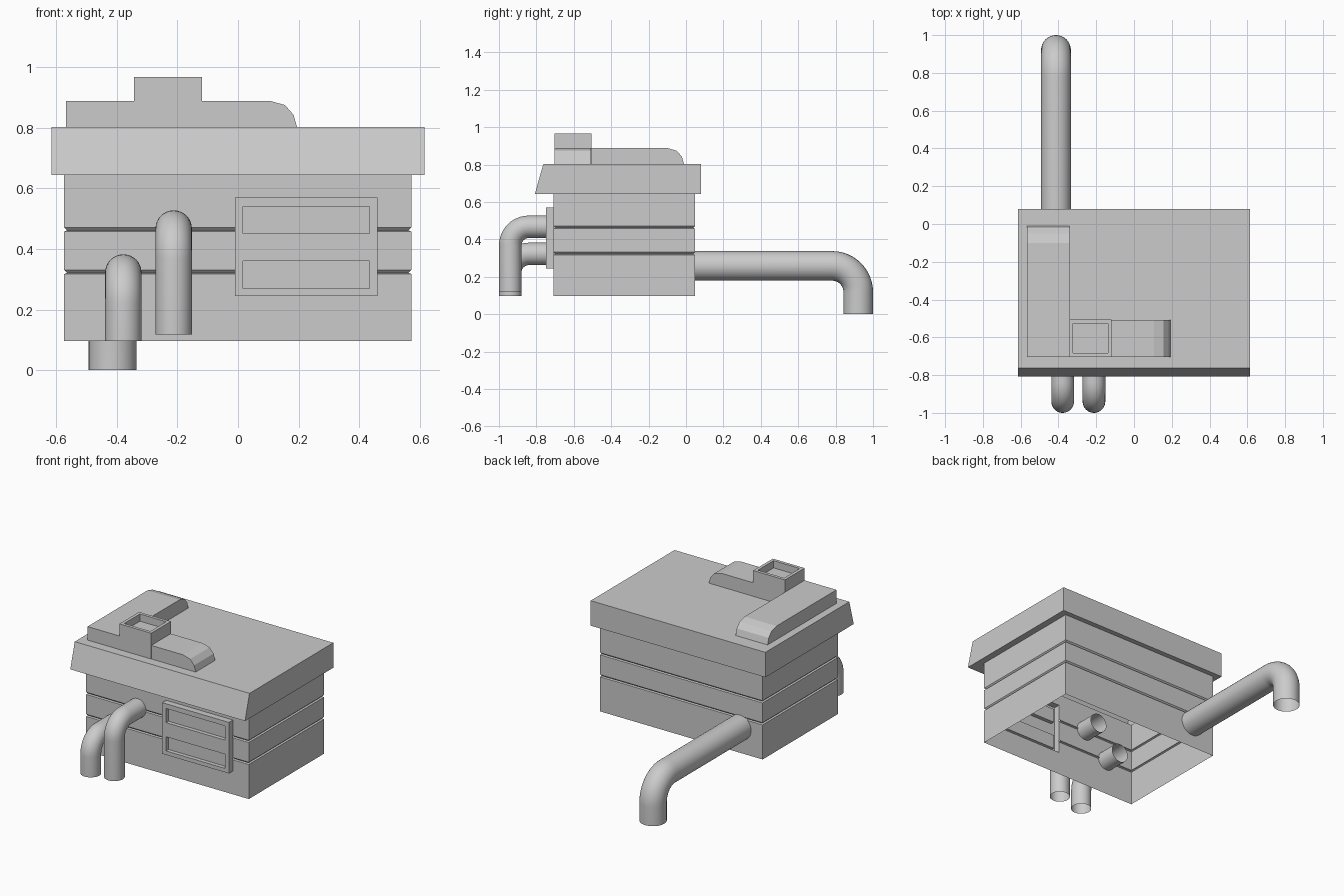
import bpy, bmesh
from math import sin, cos, pi
from mathutils import Vector

if "Cube" in bpy.data.objects:
    bpy.data.objects.remove(bpy.data.objects["Cube"])


def finish(name, bm, smooth=False):
    bmesh.ops.recalc_face_normals(bm, faces=bm.faces)
    mesh = bpy.data.meshes.new(name)
    bm.to_mesh(mesh)
    bm.free()
    ob = bpy.data.objects.new(name, mesh)
    bpy.context.collection.objects.link(ob)
    for p in mesh.polygons:
        p.use_smooth = smooth
    return ob


def loft(bm, rings, closed=True):
    """Bridge a list of point rings with quads; returns the vertex rings."""
    vr = [[bm.verts.new(p) for p in ring] for ring in rings]
    for a, b in zip(vr, vr[1:]):
        n = len(a)
        for i in range(n if closed else n - 1):
            j = (i + 1) % n
            bm.faces.new((a[i], a[j], b[j], b[i]))
    return vr


def rect(x0, x1, y0, y1, z):
    return [(x0, y0, z), (x1, y0, z), (x1, y1, z), (x0, y1, z)]


# Housing and overhanging lid: one shell, open underneath
def wall(z, inset=0.0):
    return rect(-0.573 + inset, 0.572 - inset, -0.708 + inset, 0.048 - inset, z)


PX0, PX1, PZ0, PZ1, WALL_Y, PANEL_Y = -0.01, 0.46, 0.245, 0.57, -0.708, -0.748
rings = [wall(0.097)]
for g in (0.325, 0.465):
    rings += [wall(g - 0.008), wall(g - 0.004, 0.01), wall(g + 0.006)]
rings += [wall(0.643),
          rect(-0.615, 0.615, -0.808, 0.08, 0.643),
          rect(-0.615, 0.615, -0.763, 0.08, 0.802)]
bm = bmesh.new()
bm.faces.new(loft(bm, rings)[-1])

# Opening in the front wall behind the service panel
for axis, values in ((0, (PX0, PX1)), (2, (PZ0, PZ1))):
    for v in values:
        co, no = Vector((0, 0, 0)), Vector((0, 0, 0))
        co[axis], no[axis] = v, 1
        faces = [f for f in bm.faces if f.calc_center_median().y < -0.69
                 and f.calc_center_median().z < 0.64]
        geom = faces + list({e for f in faces for e in f.edges}) \
            + list({v for f in faces for v in f.verts})
        bmesh.ops.bisect_plane(bm, geom=geom, plane_co=co, plane_no=no)
hole = []
for f in bm.faces:
    c = f.calc_center_median()
    if c.y < -0.69 and PX0 < c.x < PX1 and PZ0 < c.z < PZ1:
        hole.append(f)
bmesh.ops.delete(bm, geom=hole, context='FACES')
finish("housing", bm)

# Service panel: raised frame with two recessed slots
bm = bmesh.new()
xs = (PX0, 0.017, 0.433, PX1)
zs = (PZ0, 0.27, 0.36, 0.45, 0.54, PZ1)
grid = loft(bm, [[(x, PANEL_Y, z) for x in xs] for z in zs], closed=False)
bm.normal_update()
border = [e for e in bm.edges if e.is_boundary]
slots = []
for f in bm.faces:
    c = f.calc_center_median()
    if 0.1 < c.x < 0.4 and (0.27 < c.z < 0.36 or 0.45 < c.z < 0.54):
        slots.append(f)
for edges_or_faces, depth in ((border, WALL_Y - PANEL_Y), (slots, 0.025)):
    if edges_or_faces is border:
        res = bmesh.ops.extrude_edge_only(bm, edges=border)
    else:
        res = bmesh.ops.extrude_face_region(bm, geom=slots)
        bmesh.ops.delete(bm, geom=[f for f in slots if f.is_valid], context='FACES')
    bmesh.ops.translate(bm, vec=(0, depth, 0),
                        verts=[g for g in res["geom"] if isinstance(g, bmesh.types.BMVert)])
finish("service_panel", bm)


# Pipes: straight run out of the wall, quarter bend, drop (open ends)
def pipe(name, x, z, y_in, y_end, z_low, r, bend, s):
    yc, zc = y_end - s * bend, z - bend
    stations = [(y_in, z, 0.0)]
    for i in range(13):
        a = i / 12 * pi / 2
        stations.append((yc + s * bend * sin(a), zc + bend * cos(a), a))
    stations.append((y_end, z_low, pi / 2))
    n = 32
    ring_pts = []
    for cy, cz, a in stations:
        ring_pts.append([(x + r * cos(t), cy + r * sin(t) * s * sin(a), cz + r * sin(t) * cos(a))
                         for t in (2 * pi * k / n for k in range(n))])
    bm = bmesh.new()
    loft(bm, ring_pts)
    finish(name, bm, smooth=True)


pipe("front_pipe_low", -0.378, 0.322, -0.58, -0.94, 0.097, 0.06, 0.10, -1)
pipe("front_pipe_high", -0.212, 0.467, -0.58, -0.94, 0.118, 0.06, 0.10, -1)
pipe("rear_pipe", -0.413, 0.258, -0.06, 0.921, 0.0, 0.079, 0.14, 1)


# Roof ducts: side profile with a rounded far end, extruded across
def duct(name, start, end, across, along_x):
    prof = [(start, 0.80), (start, 0.888), (end - 0.09, 0.888), (end - 0.04, 0.874),
            (end - 0.012, 0.842), (end, 0.80)]
    bm = bmesh.new()
    sides = loft(bm, [[(p, w, z) if along_x else (w, p, z) for p, z in prof] for w in across])
    for side in sides:
        bm.faces.new(side)
    finish(name, bm)


duct("side_duct", -0.703, -0.01, (-0.567, -0.342), False)
duct("front_duct", -0.342, 0.195, (-0.703, -0.507), True)

# Square chimney with a sunken opening
bm = bmesh.new()
outer = (-0.342, -0.118, -0.704, -0.506)
inner = (-0.322, -0.138, -0.684, -0.526)
vr = loft(bm, [rect(*outer, 0.80), rect(*outer, 0.966), rect(*inner, 0.966), rect(*inner, 0.92)])
bm.faces.new(vr[0])
bm.faces.new(vr[-1])
finish("chimney", bm)
